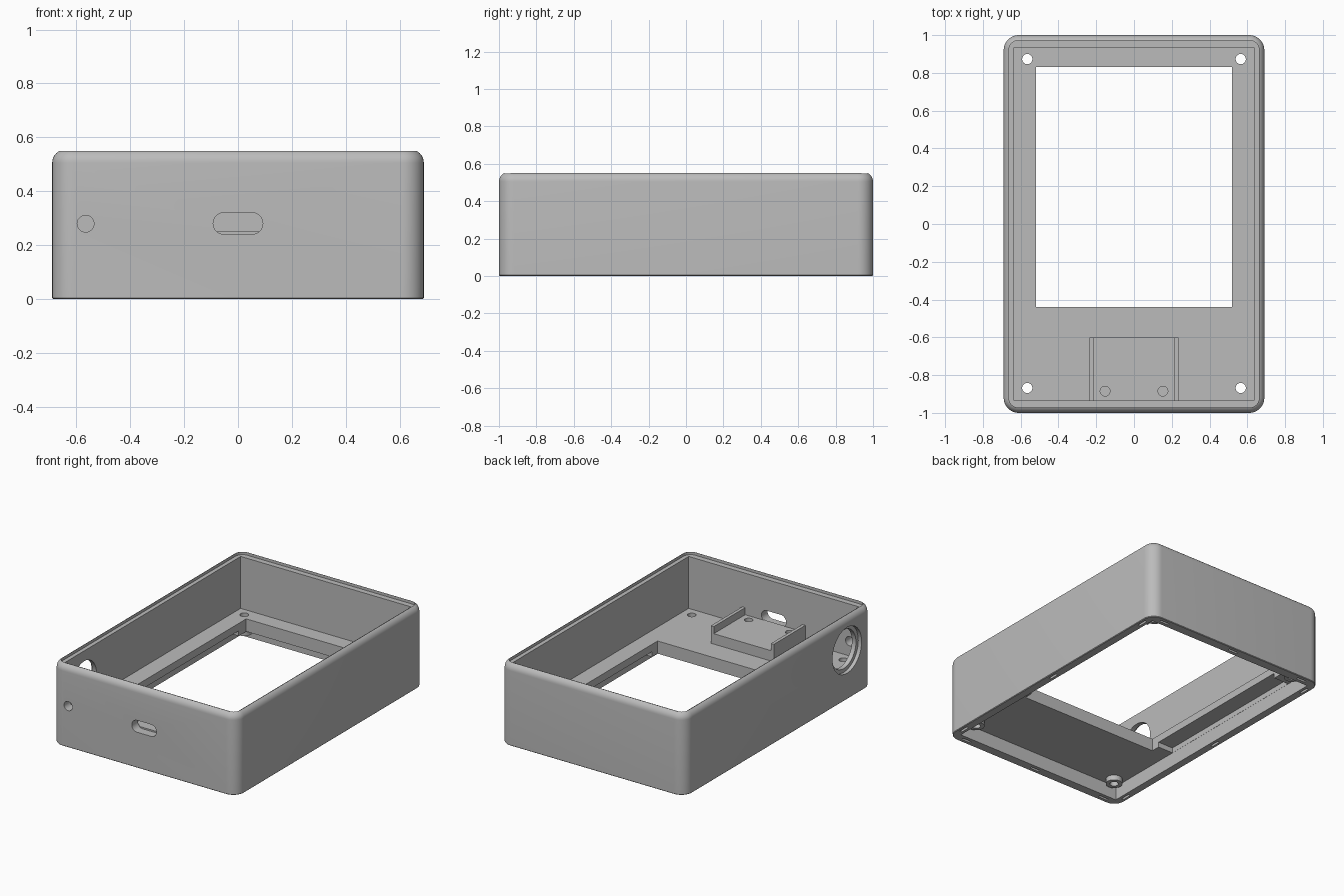
import bpy, bmesh, math

if "Cube" in bpy.data.objects:
    bpy.data.objects.remove(bpy.data.objects["Cube"])

grey = bpy.data.materials.new("matte grey")
grey.diffuse_color = (0.5, 0.5, 0.5, 1)
grey.use_nodes = True
grey.node_tree.nodes["Principled BSDF"].inputs["Base Color"].default_value = grey.diffuse_color


def rounded(hx, hy, r, cx=0, cy=0, seg=10):
    """Outline of a rectangle with rounded corners."""
    pts = []
    for q, (sx, sy) in enumerate([(1, 1), (-1, 1), (-1, -1), (1, -1)]):
        for i in range(seg + 1):
            a = math.pi / 2 * (q + i / seg)
            pts.append((cx + sx * (hx - r) + r * math.cos(a),
                        cy + sy * (hy - r) + r * math.sin(a)))
    return pts


def rect(x0, x1, y0, y1):
    return [(x0, y0), (x1, y0), (x1, y1), (x0, y1)]


def circle(cx, cy, r, n=40):
    return [(cx + r * math.cos(2 * math.pi * i / n),
             cy + r * math.sin(2 * math.pi * i / n)) for i in range(n)]


def loft(name, rings, axis="z"):
    """Solid through a list of (outline, position along axis)."""
    place = {"z": lambda u, v, w: (u, v, w),
             "y": lambda u, v, w: (u, w, v),
             "x": lambda u, v, w: (w, u, v)}[axis]
    bm = bmesh.new()
    loops = [[bm.verts.new(place(u, v, w)) for u, v in pts] for pts, w in rings]
    n = len(loops[0])
    for a, b in zip(loops, loops[1:]):
        for i in range(n):
            j = (i + 1) % n
            bm.faces.new((a[i], a[j], b[j], b[i]))
    bm.faces.new(loops[0])
    bm.faces.new(loops[-1])
    bmesh.ops.recalc_face_normals(bm, faces=bm.faces)
    me = bpy.data.meshes.new(name)
    bm.to_mesh(me)
    bm.free()
    me.materials.append(grey)
    ob = bpy.data.objects.new(name, me)
    bpy.context.collection.objects.link(ob)
    return ob


def cut(ob, outline, lo, hi, axis="z"):
    """Remove a straight prism from an object."""
    tool = loft("cutter", [(outline, lo), (outline, hi)], axis)
    tool.hide_render = True
    mod = ob.modifiers.new("cut", "BOOLEAN")
    mod.operation, mod.solver, mod.object = "DIFFERENCE", "EXACT", tool
    bpy.context.view_layer.update()
    dg = bpy.context.evaluated_depsgraph_get()
    me = bpy.data.meshes.new_from_object(ob.evaluated_get(dg))
    ob.modifiers.clear()
    ob.data = me
    bpy.data.objects.remove(tool)


W, L, H = 0.69, 1.0, 0.555
FLOOR, UNDER = 0.18, 0.095
IX, IY = 0.635, 0.935
parts = []

# Shell with rounded corners and a rounded top edge
R = 0.05
rings = [(rounded(W - 0.004, L - 0.004, 0.076), 0), (rounded(W, L, 0.08), 0.004)]
for i in range(9):
    a = math.pi / 2 * i / 8
    d = R * (1 - math.cos(a))
    rings.append((rounded(W - d, L - d, 0.08 - d), H - R + R * math.sin(a)))
shell = loft("case_shell", rings)
parts.append(shell)

# Main cavity, lid ledge and shallow underside cavity
cut(shell, rect(-IX, IX, -IY, IY), FLOOR, 1)
cut(shell, rounded(0.662, 0.972, 0.05), 0.53, 1)
cut(shell, rect(-IX, IX, -IY, IY), -0.1, UNDER)

# Display window, with relieved side strips underneath
cut(shell, rect(-0.52, 0.52, -0.44, 0.83), -0.1, 0.4)
for s in (-1, 1):
    xs = sorted((s * 0.5, s * 0.634))
    cut(shell, rect(*xs, -0.38, 0.75), 0.05, 0.13)

# Port slot and button hole in the front wall
cut(shell, rounded(0.092, 0.04, 0.0399, 0, 0.28), -1.1, -0.9, "y")
cut(shell, circle(-0.566, 0.279, 0.031), -1.1, -0.9, "y")

# Round counterbored opening in the left wall
cut(shell, circle(-0.73, 0.33, 0.155), -0.8, -0.665, "x")
cut(shell, circle(-0.73, 0.33, 0.13), -0.8, -0.6, "x")

# Screw holes with bosses below the floor
for n, (x, y) in enumerate([(-0.565, -0.868), (0.565, -0.868),
                            (-0.565, 0.873), (0.565, 0.873)]):
    hole = circle(x, y, 0.027)
    cut(shell, hole, -0.1, 0.4)
    boss = loft(f"screw_boss_{n + 1}", [(circle(x, y, 0.052), 0.06),
                                        (circle(x, y, 0.052), UNDER + 0.005)])
    cut(boss, hole, -0.1, 0.4)
    parts.append(boss)

# Short clip grooves around the bottom rim
for s in (-1, 1):
    for c in (-1, 0, 1):
        x, y = s * 0.662, c * 0.87
        cut(shell, rect(x - 0.008, x + 0.008, y - 0.035, y + 0.035), -0.1, 0.02)
        x, y = c * 0.56, s * 0.967
        cut(shell, rect(x - 0.035, x + 0.035, y - 0.008, y + 0.008), -0.1, 0.02)

# Board mount: platform with two blind holes, and side rails
platform = loft("board_platform", [(rect(-0.215, 0.215, -0.94, -0.6), FLOOR - 0.01),
                                   (rect(-0.215, 0.215, -0.94, -0.6), 0.25)])
for s in (-1, 1):
    cut(platform, circle(s * 0.153, -0.885, 0.026), 0.19, 0.4)
    xs = sorted((s * 0.213, s * 0.235))
    o = rect(*xs, -0.94, -0.6)
    parts.append(loft("right_rail" if s > 0 else "left_rail",
                      [(o, FLOOR - 0.01), (o, 0.298)]))
parts.append(platform)

# Smooth the round surfaces, keep the edges sharp
for ob in parts:
    bpy.ops.object.select_all(action="DESELECT")
    ob.select_set(True)
    bpy.context.view_layer.objects.active = ob
    bpy.ops.object.shade_smooth_by_angle(angle=math.radians(30))
